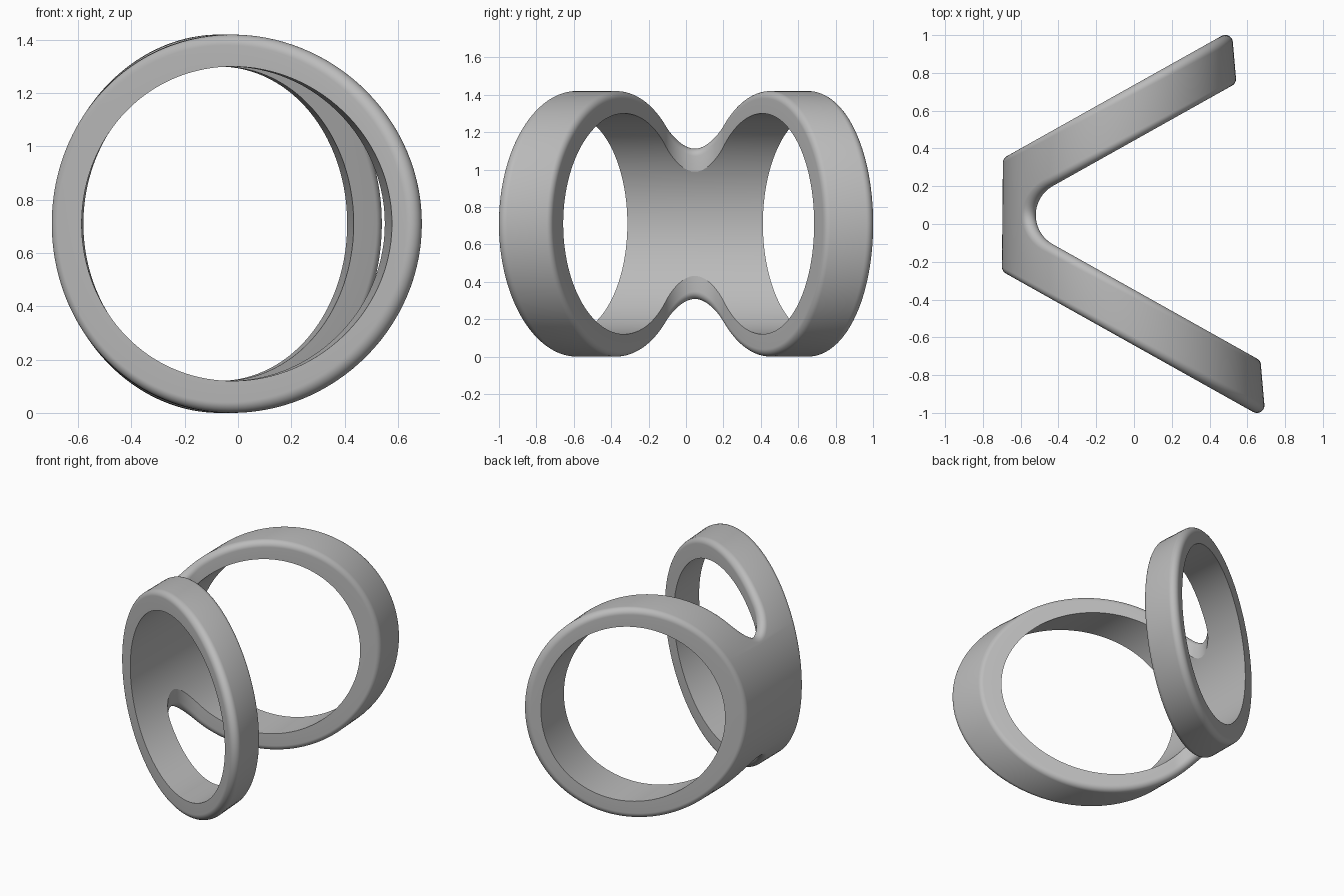
import bpy, bmesh
from math import sin, cos, atan, pi, sqrt, radians
from mathutils import Vector

cube = bpy.data.objects.get("Cube")
if cube:
    bpy.data.objects.remove(cube)

# Plan shape: two arms spreading from the left, mirrored about y = MID
MID = 0.047
SLOPE = 0.56
ALPHA = atan(SLOPE)
OUTSIDE, NOTCH = 0.689, 0.395      # half widths at x = 0
NOTCH_TIP = -0.52
APEX = -NOTCH / SLOPE
NOTCH_R = (NOTCH_TIP - APEX) * sin(ALPHA) / (1 - sin(ALPHA))
NOTCH_X = NOTCH_TIP + NOTCH_R
# Tube shape: oval section that narrows towards the back
HEIGHT = 0.71
WALL_X, WALL_Z = 0.113, 0.12
A0, A_TAPER = 0.652, -0.048
C0, C_TAPER = -0.045, -0.039
ROUND = 0.04                       # rounding of the outer edges
ARC_STEPS = 10


def tube(phi, y, inside=False):
    """Point on the outer or inner tube surface."""
    a = A0 + A_TAPER * y - (WALL_X if inside else 0)
    b = HEIGHT - (WALL_Z if inside else 0)
    return Vector((C0 + C_TAPER * y + a * cos(phi), y, HEIGHT + b * sin(phi)))


def tube_normal(phi, y):
    gx = cos(phi) / (A0 + A_TAPER * y)
    gy = -gx * (C_TAPER + A_TAPER * cos(phi))
    return Vector((gx, gy, sin(phi) / HEIGHT)).normalized()


def half_width(x, inset, notch):
    """Half width of the plan at x, moved into the material by inset."""
    if not notch:
        return OUTSIDE + SLOPE * x - inset / cos(ALPHA)
    r = NOTCH_R + inset
    if x < NOTCH_X - r * sin(ALPHA):
        return sqrt(max(0.0, r * r - (x - NOTCH_X) ** 2))
    return NOTCH + SLOPE * x + inset / cos(ALPHA)


def inner_edge(phi, side, notch, tip=False):
    y = MID
    for _ in range(0 if tip else 12):
        y = MID + side * half_width(tube(phi, y, True).x, 0, notch)
    return tube(phi, y, True)


def rounded_edge(phi, side, notch, tip=False):
    """Rolling-ball arc from the outer surface to the cut wall."""
    y = MID
    for _ in range(12):
        n = tube_normal(phi, y)
        x = tube(phi, y).x - ROUND * n.x
        w = 0 if tip else half_width(x, ROUND, notch)
        y = MID + side * w + ROUND * n.y
    n = tube_normal(phi, y)
    centre = tube(phi, y) - ROUND * n
    if not notch:
        wall = Vector((-sin(ALPHA), side * cos(ALPHA), 0))
    elif centre.x < NOTCH_X - (NOTCH_R + ROUND) * sin(ALPHA):
        wall = Vector((NOTCH_X - centre.x, MID - centre.y, 0)).normalized()
    else:
        wall = Vector((sin(ALPHA), -side * cos(ALPHA), 0))
    ang = n.angle(wall)
    return [centre + ROUND * (n * sin((1 - k / ARC_STEPS) * ang)
                              + wall * sin(k / ARC_STEPS * ang)) / sin(ang)
            for k in range(ARC_STEPS + 1)]


def tip_angle(inside):
    """Angle at which the notch reaches its tip."""
    lo, hi = pi / 2, pi
    for _ in range(60):
        mid = (lo + hi) / 2
        x = tube(mid, MID, inside).x
        if not inside:
            x += ROUND * (1 - tube_normal(mid, MID).x)
        lo, hi = (mid, hi) if x > NOTCH_TIP else (lo, mid)
    return lo


TIP_OUT, TIP_IN = tip_angle(False), tip_angle(True)


def row(outer, inner, side, joined, tip=False):
    """Cross-section: open where the halves join, closed on the arms."""
    flat = joined or tip
    pts = [inner_edge(inner, side, True, flat), inner_edge(inner, side, False)]
    pts += reversed(rounded_edge(outer, side, False))
    edge = rounded_edge(outer, side, True, flat)
    return pts + (edge[:1] if joined else edge)


def skin(bm, rows, closed):
    grid = [[bm.verts.new(p) for p in r] for r in rows]
    count = len(grid[0])
    for a, b in zip(grid, grid[1:]):
        for i in range(count if closed else count - 1):
            j = (i + 1) % count
            bm.faces.new((a[i], a[j], b[j], b[i]))


bm = bmesh.new()
ARM, BACK = 144, 56
for side in (-1, 1):
    # Free arm of the ring, rows packed closer near the notch tips
    ts = [sin((i / ARM - 0.5) * pi) for i in range(ARM + 1)]
    skin(bm, [row(TIP_OUT * t, TIP_IN * t, side, False, i in (0, ARM))
              for i, t in enumerate(ts)], True)
    # Joined band on the left
    ts = [i / BACK for i in range(BACK + 1)]
    skin(bm, [row(TIP_OUT + t * 2 * (pi - TIP_OUT),
                  TIP_IN + t * 2 * (pi - TIP_IN), side, True)
              for t in ts], False)
bmesh.ops.remove_doubles(bm, verts=bm.verts, dist=0.0001)
bmesh.ops.recalc_face_normals(bm, faces=bm.faces)

mesh = bpy.data.meshes.new("split_ring_band")
bm.to_mesh(mesh)
bm.free()
band = bpy.data.objects.new("split_ring_band", mesh)
bpy.context.collection.objects.link(band)

# Plain grey finish
grey = bpy.data.materials.new("plain_grey")
grey.use_nodes = True
colour = (0.5, 0.5, 0.5, 1)
grey.diffuse_color = colour
for node in grey.node_tree.nodes:
    if node.type == 'BSDF_PRINCIPLED':
        node.inputs["Base Color"].default_value = colour
mesh.materials.append(grey)

bpy.ops.object.select_all(action='DESELECT')
band.select_set(True)
bpy.context.view_layer.objects.active = band
bpy.ops.object.shade_smooth_by_angle(angle=radians(22))
